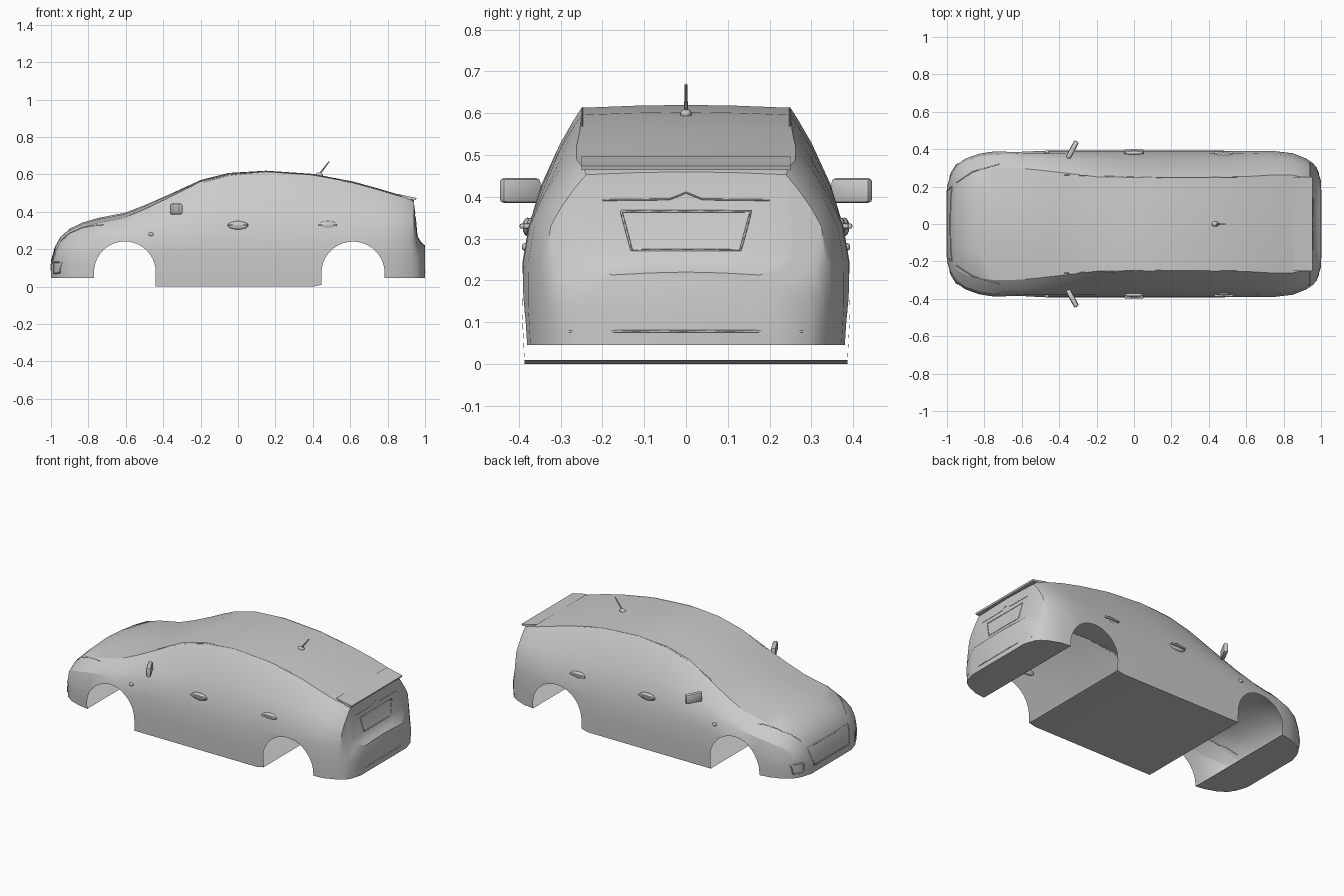
import bpy, bmesh, math
from mathutils import Vector
from mathutils.bvhtree import BVHTree

if "Cube" in bpy.data.objects:
    bpy.data.objects.remove(bpy.data.objects["Cube"])


def make(name, bm, smooth=30):
    bmesh.ops.recalc_face_normals(bm, faces=bm.faces[:])
    me = bpy.data.meshes.new(name)
    bm.to_mesh(me)
    bm.free()
    ob = bpy.data.objects.new(name, me)
    bpy.context.collection.objects.link(ob)
    if smooth:
        shade(ob, smooth)
    return ob


def shade(ob, degrees):
    bpy.ops.object.select_all(action='DESELECT')
    bpy.context.view_layer.objects.active = ob
    ob.select_set(True)
    bpy.ops.object.shade_smooth_by_angle(angle=math.radians(degrees))


def prism(name, pts, half):
    """Extrude an x-z outline across y."""
    bm = bmesh.new()
    face = bm.faces.new([bm.verts.new((x, -half, z)) for x, z in pts])
    new = bmesh.ops.extrude_face_region(bm, geom=[face])["geom"]
    moved = [v for v in new if isinstance(v, bmesh.types.BMVert)]
    bmesh.ops.translate(bm, verts=moved, vec=(0, 2 * half, 0))
    if len(bm.faces) < len(pts) + 2:
        bm.faces.new([v for v in bm.verts if v not in moved])
    return make(name, bm, 0)


# Body stations along the length: x, half width, top z
STATIONS = [
    (-1, .2, .14), (-.978, .27, .215), (-.95, .315, .265), (-.9, .35, .31), (-.83, .375, .343),
    (-.75, .388, .367), (-.605, .392, .395), (-.5, .392, .435), (-.37, .392, .492), (-.2, .392, .57),
    (-.05, .392, .608), (.15, .392, .62), (.4, .392, .603), (.615, .392, .562), (.75, .39, .525),
    (.85, .378, .495), (.92, .35, .475), (.94, .337, .46), (.957, .325, .275), (.978, .3, .24), (1, .23, .22)]


def section(x, w, zt):
    """Cross-section ring: upright flank, shoulder, leaning side, crowned top."""
    zb = 0 if abs(x) < .55 else .045
    zs = min(.33, zb + .7 * (zt - zb))
    cabin = min(1, max(0, (zt - .38) / .2))
    ws, wt = w * .96, w * .77 - .052 * cabin
    drop = .007 + (.02 * (1 - cabin) if x < 0 else 0)
    zr = zt - drop
    half = [(w * .985, zb), (w, zb + .35 * (zs - zb)), (w * .998, zb + .7 * (zs - zb))]
    for t in (0, .35, .7, .9, 1):
        bulge = .22 * (zr - zs) * t * (1 - t)
        half.append((ws + (wt - ws) * t + bulge, zs + (zr - zs) * t))
    half.append((wt / 2, zt - drop * .3))
    ring = half + [(0, zt)] + [(-y, z) for y, z in half[::-1]]
    return [(x, y, z) for y, z in ring]


bm = bmesh.new()
rings = [[bm.verts.new(p) for p in section(*s)] for s in STATIONS]
for a, b in zip(rings, rings[1:]):
    for i in range(len(a)):
        bm.faces.new((a[i - 1], a[i], b[i], b[i - 1]))
bm.faces.new(rings[0])
bm.faces.new(rings[-1][::-1])
body = make("body_shell", bm, 0)
probe = bmesh.new()
probe.from_mesh(body.data)
tree = BVHTree.FromBMesh(probe)
probe.free()

# Wheel arches cut through, then the tunnel walls removed to leave an open shell
ARCHES = [(-.605, .077, .165), (.615, .072, .169)]
for cx, cz, r in ARCHES:
    arc = [(cx + r * math.cos(math.pi * i / 20), cz + r * math.sin(math.pi * i / 20)) for i in range(21)]
    cutter = prism("arch_cutter", arc + [(cx - r, -.2), (cx + r, -.2)], .6)
    cutter.hide_render = True
    mod = body.modifiers.new("arch", 'BOOLEAN')
    mod.operation, mod.object, mod.solver = 'DIFFERENCE', cutter, 'EXACT'
    bpy.context.view_layer.objects.active = body
    bpy.ops.object.modifier_apply(modifier=mod.name)
    bpy.data.objects.remove(cutter)


def in_arch(p):
    return any(abs(p.x - cx) < r + .002 and (p.z < cz or math.hypot(p.x - cx, p.z - cz) < r + .002)
               for cx, cz, r in ARCHES)


bm = bmesh.new()
bm.from_mesh(body.data)
walls = [f for f in bm.faces if abs(f.normal.y) < .3 and all(in_arch(v.co) for v in f.verts)]
bmesh.ops.delete(bm, geom=walls, context='FACES')
bm.to_mesh(body.data)
bm.free()
shade(body, 28)


def trim(name, pts, axis, closed=False, radius=.003):
    """Thin seam laid on the body by casting points from the rear, front or top."""
    hits = []
    loop = pts + pts[:1] if closed else pts
    for p, q in zip(loop, loop[1:]):
        for k in range(6):
            u, v = Vector(p).lerp(Vector(q), k / 5)
            start, way = {'rear': ((2, u, v), (-1, 0, 0)), 'front': ((-2, u, v), (1, 0, 0)),
                          'top': ((u, v, 2), (0, 0, -1))}[axis]
            hit = tree.ray_cast(Vector(start), Vector(way))[0]
            if hit:
                hits.append(hit)
    cu = bpy.data.curves.new(name, 'CURVE')
    cu.dimensions, cu.bevel_depth, cu.bevel_resolution = '3D', radius, 0
    sp = cu.splines.new('POLY')
    sp.points.add(len(hits) - 1)
    for pt, h in zip(sp.points, hits):
        pt.co = (*h, 1)
    bpy.context.collection.objects.link(bpy.data.objects.new(name, cu))


# Tail seams and grille
trim("plate_frame", [(-.155, .365), (.155, .365), (.13, .272), (-.13, .272)], 'rear', True)
trim("tailgate_garnish", [(-.2, .392), (-.04, .394), (0, .41), (.04, .394), (.2, .392)], 'rear', radius=.002)
trim("rear_lower_lip", [(-.28, .078), (.28, .078)], 'rear')
trim("grille_frame", [(-.2, .2), (.2, .2), (.17, .09), (-.17, .09)], 'front', True, .004)
# Lamp and roof seams, both sides
for s in (1, -1):
    trim("fog_lamp_frame", [(s * .25, .13), (s * .32, .13), (s * .31, .075), (s * .25, .07)], 'front', True, .004)
    trim("headlamp_seam", [(-.95, s * .22), (-.86, s * .28), (-.72, s * .32)], 'top')
    trim("roof_rail_seam", [(-.37, s * .262), (.15, s * .248), (.55, s * .248)], 'top', radius=.002)

# Tail spoiler
prism("tail_spoiler", [(.85, .497), (.92, .481), (.955, .474), (.952, .464), (.9, .468)], .25)


def ball(name, loc, size):
    bm = bmesh.new()
    bmesh.ops.create_uvsphere(bm, u_segments=16, v_segments=8, radius=.5)
    ob = make(name, bm, 40)
    ob.location, ob.scale = loc, size


def block(name, loc, size, rot_z=0, bevel=.004):
    bm = bmesh.new()
    bmesh.ops.create_cube(bm, size=1)
    bmesh.ops.scale(bm, vec=size, verts=bm.verts[:])
    bmesh.ops.bevel(bm, geom=bm.edges[:], offset=bevel, segments=2, profile=.5, affect='EDGES')
    ob = make(name, bm)
    ob.location, ob.rotation_euler.z = loc, rot_z


# Door mirrors, handles and side markers
for s in (1, -1):
    block("door_mirror", (-.33, s * .397, .415), (.105, .028, .06), s * math.radians(62), .011)
    for x, y in ((0, .389), (.48, .38)):
        ball("handle_recess", (x, s * (y - .01), .328), (.11, .024, .045))
        block("door_handle", (x, s * y, .33), (.1, .018, .012))
    ball("side_marker", (-.465, s * .384, .28), (.028, .018, .02))

# Roof antenna
ball("antenna_base", (.435, 0, .598), (.04, .028, .026))
a, b = Vector((.435, 0, .6)), Vector((.487, 0, .669))
bpy.ops.mesh.primitive_cone_add(vertices=8, radius1=.005, radius2=.003, depth=(b - a).length, location=(a + b) / 2,
                                rotation=(b - a).to_track_quat('Z', 'Y').to_euler())
bpy.context.object.name = "antenna_rod"
